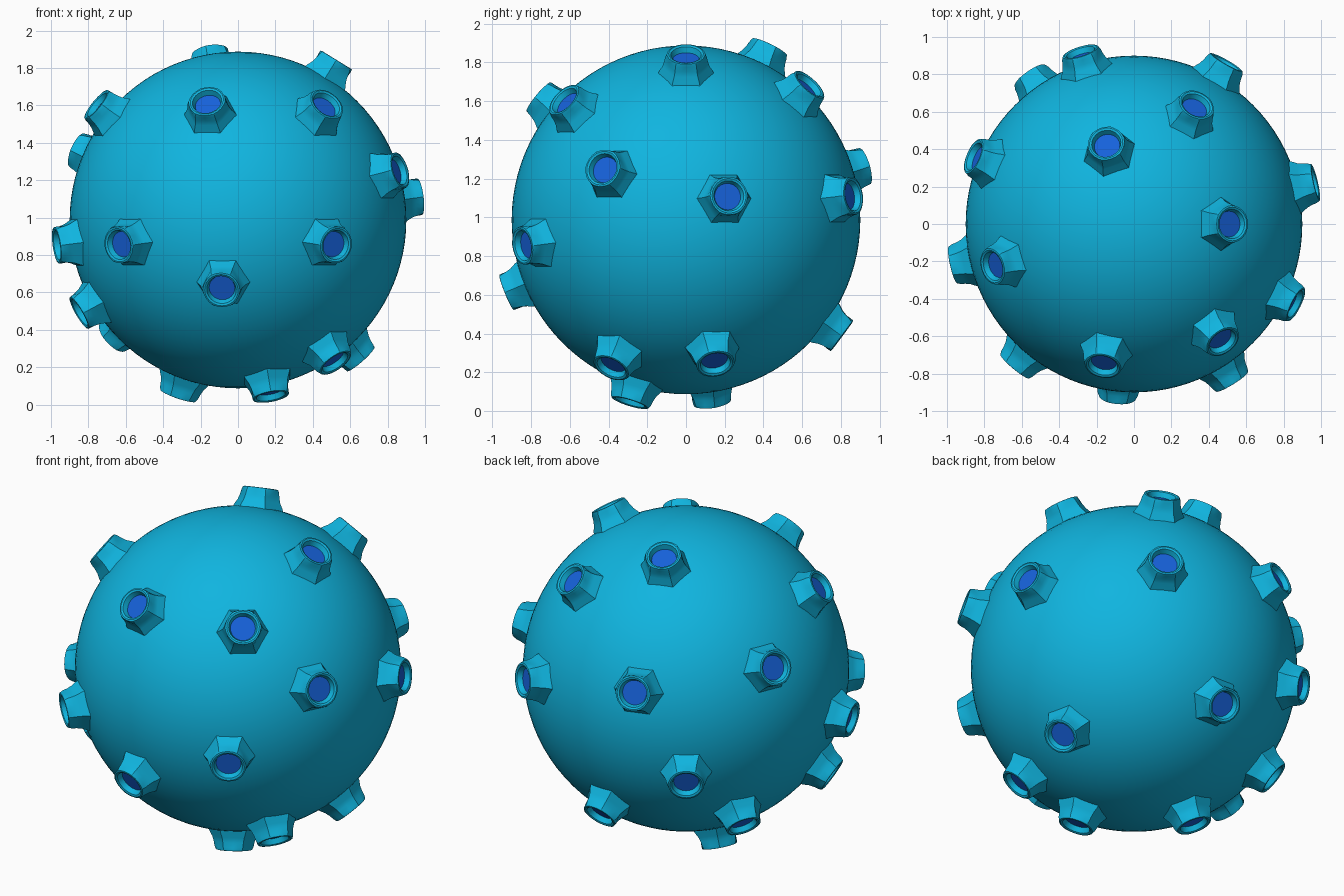
import bpy, bmesh, math
from mathutils import Vector, Matrix

if "Cube" in bpy.data.objects:
    bpy.data.objects.remove(bpy.data.objects["Cube"])

R = 0.9
CENTRE = Vector((0, 0, 0.987))
SIDES = 24


def material(name, rgb):
    m = bpy.data.materials.new(name)
    m.diffuse_color = (*rgb, 1)
    m.use_nodes = True
    m.node_tree.nodes["Principled BSDF"].inputs["Base Color"].default_value = m.diffuse_color
    return m


teal = material("teal", (0.005, 0.46, 0.74))
blue = material("blue", (0.008, 0.12, 0.70))

# Directions of the nozzles from the centre of the ball
DIRECTIONS = [
    (-.16, -.73, .61), (.46, -.61, .60), (.845, -.42, .26), (-.62, -.74, -.13),
    (.51, -.82, -.13), (-.086, -.90, -.364), (.505, -.375, -.74), (.17, -.28, -.913),
    (-.31, .13, -.91), (-.93, -.21, -.13), (-.735, -.22, .60), (-.82, -.19, -.48),
    (-.65, .39, -.61), (-.83, .35, .36), (-.145, .42, .87), (.51, 0, .83),
    (.325, .62, .68), (.475, .83, .12), (-.28, .90, .27), (.94, .215, .12),
    (-.54, .77, -.25), (.635, .147, -.72), (.02, .78, -.58),
]

# Nozzle profile: radius, distance from ball centre, hexagon amount (0 = round)
PROFILE = [
    (.150, .870, 1), (.138, .902, 1), (.122, .930, 1), (.113, .958, 1),
    (.108, .985, .6), (.100, 1.003, .15), (.090, 1.005, 0), (.079, 1.000, 0),
    (.069, .970, 0),
]


def hex_radius(angle):
    # radius of a unit hexagon at a given angle
    a = (angle % (math.pi / 3)) - math.pi / 6
    return math.cos(math.pi / 6) / math.cos(a)


def nozzle_mesh():
    bm = bmesh.new()
    rings = []
    for r, h, hexness in PROFILE:
        ring = []
        for i in range(SIDES):
            a = 2 * math.pi * i / SIDES
            rr = r * (1 + hexness * (hex_radius(a) - 1))
            ring.append(bm.verts.new((rr * math.cos(a), rr * math.sin(a), h)))
        rings.append(ring)
    for low, high in zip(rings, rings[1:]):
        for i in range(SIDES):
            j = (i + 1) % SIDES
            bm.faces.new((low[i], low[j], high[j], high[i]))
    # blue disc at the bottom of the opening
    bm.faces.new(rings[-1]).material_index = 1
    me = bpy.data.meshes.new("nozzle")
    bm.to_mesh(me)
    bm.free()
    me.materials.append(teal)
    me.materials.append(blue)
    return me


# Ball
bpy.ops.mesh.primitive_uv_sphere_add(segments=96, ring_count=48, radius=R, location=CENTRE)
ball = bpy.context.object
ball.name = "ball"
ball.data.materials.append(teal)
bpy.ops.object.shade_smooth()

# Nozzles: one shared mesh, a hexagon corner pointing along the horizontal tangent
mesh = nozzle_mesh()
for n, d in enumerate(DIRECTIONS):
    z = Vector(d).normalized()
    x = Vector((0, 0, 1)).cross(z).normalized()
    y = z.cross(x)
    ob = bpy.data.objects.new(f"nozzle_{n + 1}", mesh)
    bpy.context.collection.objects.link(ob)
    ob.matrix_world = Matrix.Translation(CENTRE) @ Matrix((x, y, z)).transposed().to_4x4()

# Smooth shading with sharp hexagon edges
bpy.ops.object.select_all(action='DESELECT')
ob.select_set(True)
bpy.context.view_layer.objects.active = ob
bpy.ops.object.shade_smooth_by_angle(angle=math.radians(30))
